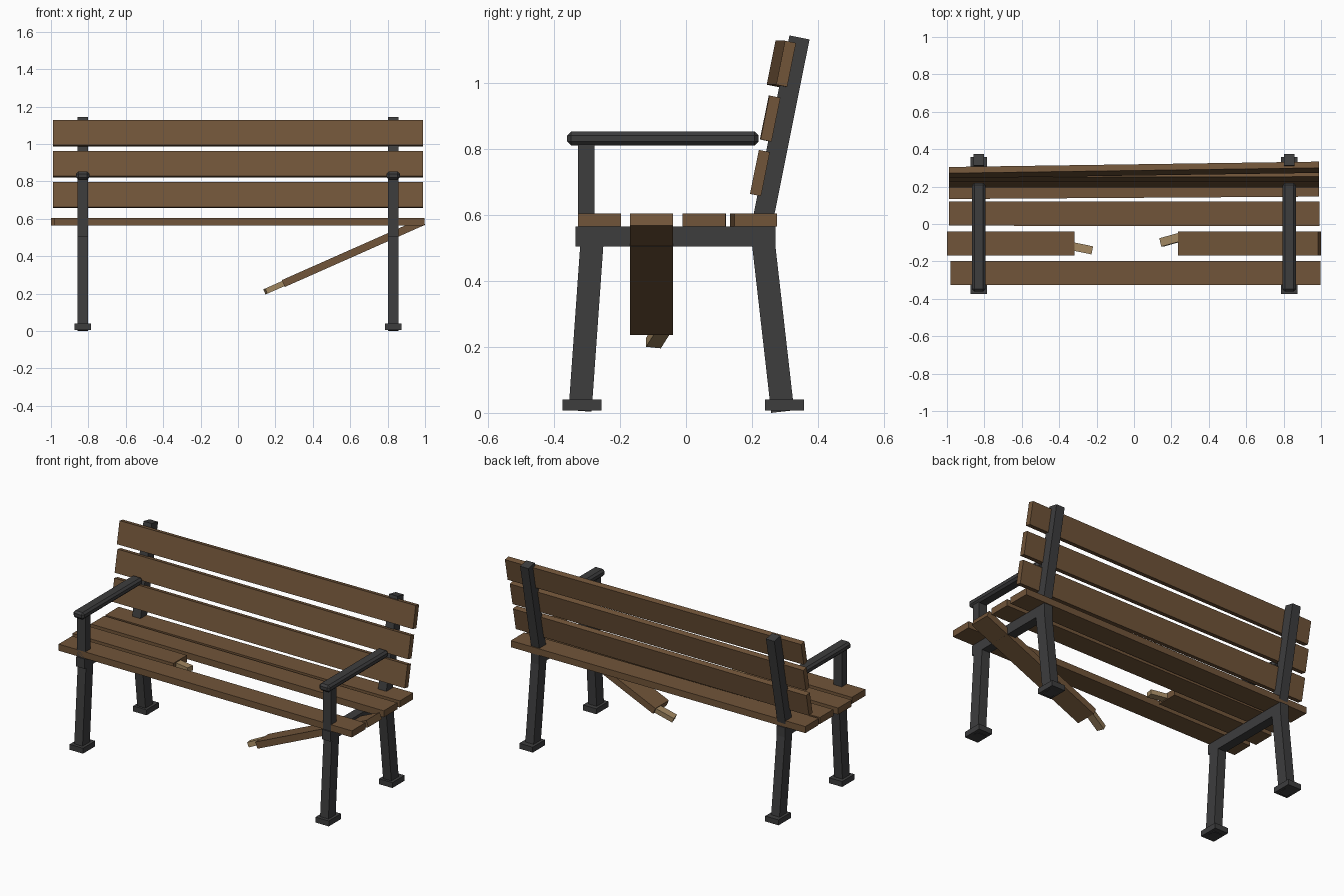
import bpy, math
from mathutils import Vector, Matrix

if "Cube" in bpy.data.objects:
    bpy.data.objects.remove(bpy.data.objects["Cube"])


def mat(name, col):
    m = bpy.data.materials.new(name)
    m.diffuse_color = (*col, 1)
    m.use_nodes = True
    m.node_tree.nodes["Principled BSDF"].inputs["Base Color"].default_value = m.diffuse_color
    return m


WOOD = mat("brown wood", (0.165, 0.090, 0.041))
METAL = mat("dark iron", (0.047, 0.047, 0.048))
RAW = mat("raw broken wood", (0.36, 0.245, 0.12))


def box(name, size, loc, m, rot=Matrix(), bevel=0):
    """Box of a given size, rotated and placed, with optional bevelled edges."""
    bpy.ops.mesh.primitive_cube_add(size=1)
    o = bpy.context.object
    o.name = name
    o.data.transform(Matrix.Translation(loc) @ rot @ Matrix.Diagonal((*size, 1)))
    o.data.materials.append(m)
    if bevel:
        b = o.modifiers.new("bevel", 'BEVEL')
        b.width, b.segments = bevel, 1
    return o


def beam(name, x, p, q, depth, width):
    """Slanted bar in the yz plane from p to q."""
    a, b = Vector((x, *p)), Vector((x, *q))
    d = b - a
    rot = Matrix.Rotation(math.atan2(-d.y, d.z), 4, 'X')
    return box(name, (width, depth, d.length), (a + b) / 2, METAL, rot)


def rz(a):
    return Matrix.Rotation(a, 4, 'Z')


# iron side frames
for side, x in (("left", -0.83), ("right", 0.83)):
    beam(side + "_front_leg", x, (-0.321, 0.006), (-0.284, 0.53), 0.07, 0.056)
    beam(side + "_rear_leg", x, (0.293, 0.004), (0.233, 0.53), 0.07, 0.056)
    beam(side + "_back_post", x, (0.222, 0.53), (0.344, 1.138), 0.062, 0.056)
    box(side + "_front_foot", (0.09, 0.118, 0.033), (x, -0.315, 0.0235), METAL)
    box(side + "_rear_foot", (0.09, 0.118, 0.033), (x, 0.298, 0.0235), METAL)
    box(side + "_seat_rail", (0.056, 0.606, 0.06), (x, -0.032, 0.535), METAL)
    box(side + "_arm_post", (0.056, 0.05, 0.27), (x, -0.302, 0.69), METAL)
    box(side + "_armrest", (0.072, 0.58, 0.043), (x, -0.07, 0.8315), METAL, bevel=0.012)

# whole seat slats
for name, x, y, yaw in (("front", 0.008, -0.262, 0.0), ("middle", 0.002, 0.055, -0.001),
                        ("rear", 0.0, 0.205, 0.0065)):
    box(name + "_seat_slat", (1.98, 0.13, 0.04), (x, y, 0.585), WOOD, rz(yaw))

# back slats, leaning with the posts
lean = Matrix.Rotation(-0.199, 4, 'X')
for name, y, z, yaw in (("lower", 0.224, 0.727, 0.0), ("middle", 0.255, 0.892, 0.001),
                        ("upper", 0.289, 1.058, 0.0145)):
    box(name + "_back_slat", (1.98, 0.034, 0.136), (0, y, z), WOOD, rz(yaw) @ lean)

# snapped slat: fixed left piece with a splinter
box("broken_slat_left", (0.682, 0.13, 0.04), (-0.659, -0.104, 0.585), WOOD)
box("splinter_left", (0.13, 0.044, 0.028), (-0.287, -0.128, 0.585), RAW, rz(-0.2))

# hanging right piece, hinged at its lower right edge
hang = Matrix.Rotation(-math.radians(23.9), 4, 'Y')
hinge = Vector((1.0, -0.104, 0.568))
box("broken_slat_right", (0.82, 0.13, 0.04), hinge + hang @ Vector((-0.41, 0, 0.02)), WOOD, hang)
box("splinter_right", (0.15, 0.046, 0.03), hinge + hang @ Vector((-0.852, 0.024, 0.02)), RAW,
    hang @ rz(0.25))
